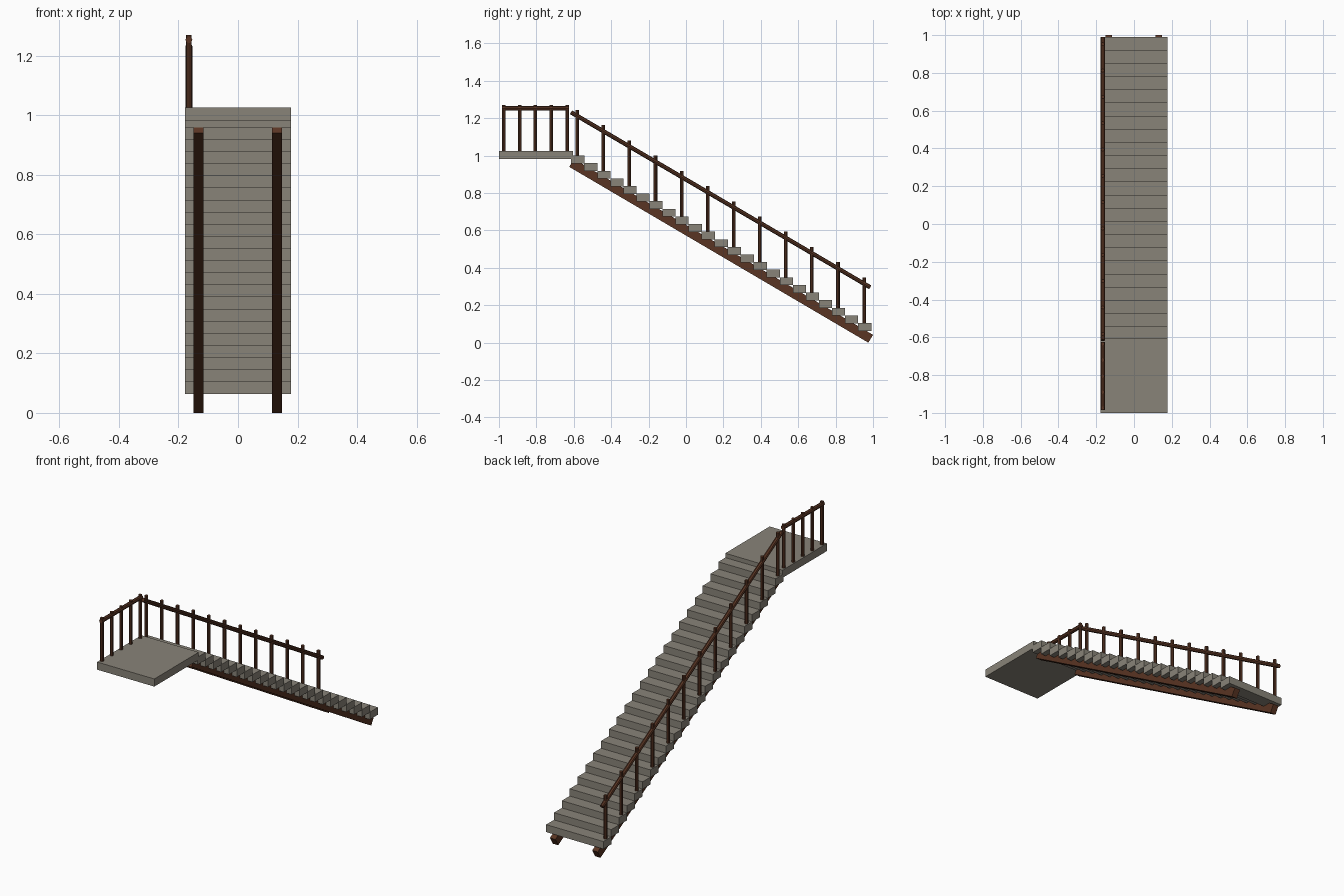
import bpy
from mathutils import Vector

cube = bpy.data.objects.get("Cube")
if cube:
    bpy.data.objects.remove(cube, do_unlink=True)


def make_material(name, rgb):
    mat = bpy.data.materials.new(name)
    mat.use_nodes = True
    mat.diffuse_color = (*rgb, 1)
    mat.node_tree.nodes["Principled BSDF"].inputs["Base Color"].default_value = (*rgb, 1)
    return mat


STONE = make_material("grey stone", (0.25, 0.23, 0.19))
WOOD = make_material("brown wood", (0.10, 0.035, 0.017))


def finish(name, mat):
    obj = bpy.context.object
    obj.name = name
    obj.data.materials.append(mat)
    return obj


def box(name, center, size, mat):
    bpy.ops.mesh.primitive_cube_add(size=1, location=center)
    obj = finish(name, mat)
    obj.scale = size
    return obj


def pole(name, start, end, radius, sides=8):
    """Round wooden pole between two points."""
    a, b = Vector(start), Vector(end)
    bpy.ops.mesh.primitive_cylinder_add(vertices=sides, radius=radius,
                                        depth=(b - a).length, location=(a + b) / 2)
    obj = finish(name, WOOD)
    obj.rotation_euler = (b - a).to_track_quat("Z", "Y").to_euler()
    bpy.ops.object.shade_smooth_by_angle()
    return obj


WIDTH = 0.357
STEPS = 23
RUN, RISE = 0.0697, 0.0407
FIRST_Y, FIRST_TOP = 0.955, 0.105
RAIL_X = -0.165
POST_HEIGHT = 0.244

# Stone treads, with a railing post on every second one
for i in range(STEPS):
    y, top = FIRST_Y - i * RUN, FIRST_TOP + i * RISE
    box(f"step_{i + 1}", (0, y, top - 0.021), (WIDTH, 0.071, 0.042), STONE)
    if i % 2 == 0:
        pole(f"stair_post_{i // 2 + 1}", (RAIL_X, y - 0.003, top - 0.005),
             (RAIL_X, y - 0.003, top + POST_HEIGHT), 0.0095)

# Upper landing
box("landing", (0, -0.8025, 1.0035), (WIDTH, 0.395, 0.043), STONE)

# Sloped beams under the treads
low, high = Vector((0, 0.9875, 0.021)), Vector((0, -0.612, 0.961))
slope = high - low
for side, x in (("right", -0.133), ("left", 0.131)):
    beam = box(f"{side}_stringer", (low + high) / 2 + Vector((x, 0, 0)),
               (0.034, slope.length, 0.049), WOOD)
    beam.rotation_euler.x = Vector((0, -1, 0)).rotation_difference(slope).to_euler().x

# Landing railing posts
for i in range(5):
    y = -0.975 + i * 0.085
    pole(f"landing_post_{i + 1}", (RAIL_X, y, 1.02), (RAIL_X, y, 1.27), 0.0095)

# Handrails
pole("landing_handrail", (RAIL_X, -0.985, 1.253), (RAIL_X, -0.625, 1.253), 0.0115)
pole("stair_handrail", (RAIL_X, -0.615, 1.232), (RAIL_X, 0.985, 0.296), 0.0115)
